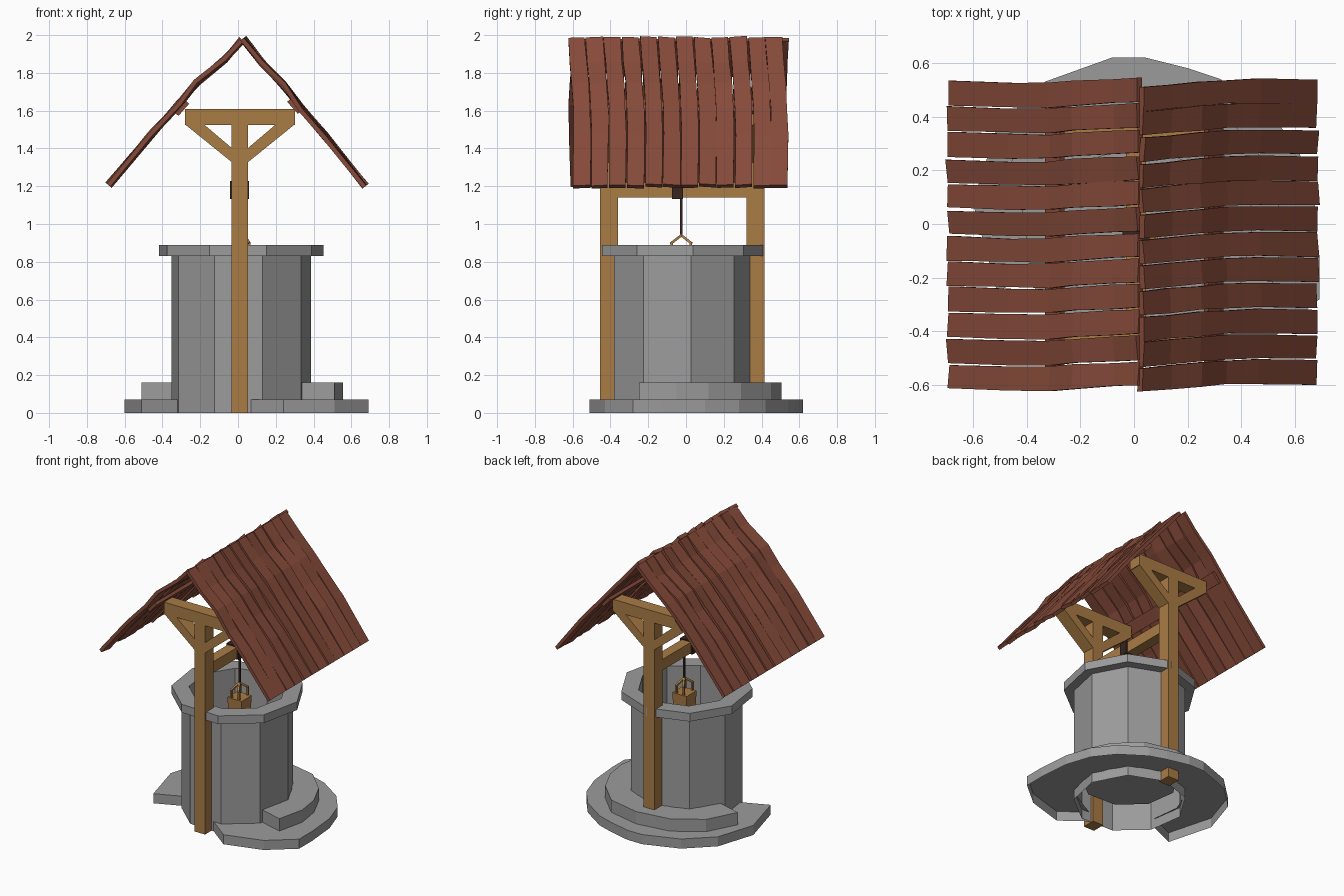
import bpy, bmesh, math, random
from mathutils import Vector

if "Cube" in bpy.data.objects:
    bpy.data.objects.remove(bpy.data.objects["Cube"])

random.seed(4)
CX, CY = 0.015, -0.025          # well axis


def mat(name, col):
    m = bpy.data.materials.new(name)
    m.diffuse_color = (*col, 1)
    m.use_nodes = True
    m.node_tree.nodes["Principled BSDF"].inputs["Base Color"].default_value = m.diffuse_color
    return m


WOOD = mat("wood", (0.40, 0.20, 0.06))
ROOF = mat("roof_red", (0.24, 0.07, 0.042))
ROPE = mat("rope_dark", (0.04, 0.018, 0.014))
STONE = mat("stone", (0.33, 0.33, 0.33))


def finish(bm, name, material=None):
    bmesh.ops.recalc_face_normals(bm, faces=bm.faces[:])
    me = bpy.data.meshes.new(name)
    bm.to_mesh(me)
    bm.free()
    ob = bpy.data.objects.new(name, me)
    bpy.context.collection.objects.link(ob)
    if material:
        me.materials.append(material)
    return ob


def loft(name, rings, material=None, closed=False, caps=(True, True)):
    """Join equal-sized point rings with quads; cap the ends or close the loop."""
    bm = bmesh.new()
    vs = [[bm.verts.new(p) for p in r] for r in rings]
    n = len(vs[0])
    for i in range(len(vs) if closed else len(vs) - 1):
        a, b = vs[i], vs[(i + 1) % len(vs)]
        for j in range(n):
            bm.faces.new((a[j], a[(j + 1) % n], b[(j + 1) % n], b[j]))
    if not closed:
        if caps[0]:
            bm.faces.new(vs[0])
        if caps[1]:
            bm.faces.new(vs[-1])
    return finish(bm, name, material)


def prism(name, pts, z0, z1, material=None):
    return loft(name, [[(x, y, z) for x, y in pts] for z in (z0, z1)], material)


def box(name, x0, x1, y0, y1, z0, z1, material=None):
    return prism(name, [(x0, y0), (x1, y0), (x1, y1), (x0, y1)], z0, z1, material)


def slab_xz(name, pts, y0, y1, material):
    return loft(name, [[(x, y, z) for x, z in pts] for y in (y0, y1)], material)


def bar(name, p, q, t, material):
    """Square bar between two points."""
    p, q = Vector(p), Vector(q)
    d = (q - p).normalized()
    u = d.cross(Vector((1, 0, 0))).normalized() * t / 2
    v = d.cross(u).normalized() * t / 2
    return loft(name, [[c + u + v, c - u + v, c - u - v, c + u - v] for c in (p, q)], material)


def circle(r, z):
    return [(CX + r * math.cos(math.radians(8 + 40 * k)),
             CY + r * math.sin(math.radians(8 + 40 * k)), z) for k in range(9)]


# Nine-sided stone shaft with rim and sunken floor, open underneath
loft("well", [circle(0.375, 0), circle(0.375, 0.83), circle(0.442, 0.83), circle(0.442, 0.89),
              circle(0.325, 0.89), circle(0.325, 0.17)], STONE, caps=(False, True))


# Two broken-ring stone steps wrapping the right, back and left, open underneath
def step(name, outer, z0, z1, start):
    bm = bmesh.new()
    cols = []
    for i, (x, y) in enumerate(outer):
        d = Vector((x - CX, y - CY)).normalized() * 0.36
        ix, iy = start if i == 0 else (CX + d.x, CY + d.y)
        cols.append([bm.verts.new(p) for p in
                     ((x, y, z0), (x, y, z1), (ix, iy, z1), (ix, iy, z0))])
    for a, b in zip(cols, cols[1:]):
        for j in range(2):                       # outer wall and top
            bm.faces.new((a[j], a[j + 1], b[j + 1], b[j]))
    bm.faces.new(cols[0])
    bm.faces.new(cols[-1])
    return finish(bm, name, STONE)


step("lower_step", [(0.24, -0.51), (0.51, -0.43), (0.69, -0.28), (0.69, -0.13), (0.67, 0.10),
                    (0.61, 0.28), (0.50, 0.42), (0.32, 0.54), (0.20, 0.58), (0.04, 0.62),
                    (-0.08, 0.62), (-0.33, 0.53), (-0.51, 0.36), (-0.60, 0.08), (-0.51, -0.25)],
     0, 0.07, (0.07, -0.38))
step("upper_step", [(0.51, -0.25), (0.555, -0.05), (0.53, 0.12), (0.45, 0.29), (0.29, 0.45),
                    (0.05, 0.505), (-0.20, 0.47), (-0.40, 0.34), (-0.51, 0.13)],
     0.07, 0.16, (0.33, -0.20))

# Timber frames: post, head beam and two braces each
for side, y0 in (("front", -0.455), ("back", 0.32)):
    y1 = y0 + 0.095
    box(side + "_post", -0.035, 0.052, y0, y1, 0, 1.53, WOOD)
    box(side + "_head_beam", -0.28, 0.302, y0, y1, 1.525, 1.61, WOOD)
    for s in (-1, 1):
        pts = [(0.01 + s * a, z) for a, z in
               ((0.04, 1.325), (0.29, 1.527), (0.19, 1.527), (0.04, 1.40))]
        slab_xz(f"{side}_brace", pts, y0, y1, WOOD)

# Cross bar with rope
bx, by = 0.03, -0.025
box("cross_bar", -0.03, 0.045, -0.37, 0.33, 1.14, 1.22, WOOD)
box("rope_coil", -0.042, 0.057, -0.075, -0.015, 1.132, 1.228, ROPE)
box("rope", bx - 0.006, bx + 0.006, by - 0.006, by + 0.006, 0.935, 1.14, ROPE)

# Bucket with a double bent handle
loft("bucket", [[(bx + sx * r, by + sy * r, z) for sx, sy in ((-1, -1), (1, -1), (1, 1), (-1, 1))]
                for r, z in ((0.052, 0.71), (0.058, 0.84))], WOOD)
for x in (bx - 0.03, bx + 0.03):
    for s in (-1, 1):
        bar("bucket_handle_side", (x, by + s * 0.05, 0.83), (x, by + s * 0.05, 0.90), 0.013, WOOD)
        bar("bucket_handle_top", (x, by + s * 0.055, 0.897), (bx, by, 0.94), 0.013, WOOD)

# Warped roof planks, twelve on each slope
LEFT = [(0.022, 1.975), (-0.07, 1.872), (-0.22, 1.748), (-0.31, 1.635), (-0.46, 1.475), (-0.685, 1.205)]
RIGHT = [(0.026, 1.982), (0.13, 1.85), (0.24, 1.738), (0.34, 1.605), (0.46, 1.467), (0.675, 1.20)]
SWAY_L = [0.006, 0.002, -0.006, -0.014, -0.013, -0.006]
SWAY_R = [-0.024, -0.014, -0.004, 0.004, 0.007, 0.004]
for name, path, sway, sgn in (("left", LEFT, SWAY_L, -1), ("right", RIGHT, SWAY_R, 1)):
    for i in range(12):
        yc = -0.56 + 0.0955 * i + random.uniform(-0.004, 0.004)
        tilt = random.uniform(-0.006, 0.006)
        rings = []
        for j, (x, z) in enumerate(path):
            a, b = path[max(j - 1, 0)], path[min(j + 1, len(path) - 1)]
            n = Vector((sgn * (a[1] - b[1]), 0, abs(b[0] - a[0]))).normalized()
            w = 0.044 + random.uniform(-0.002, 0.003)
            c = Vector((x, yc + sway[j], z)) + n * random.uniform(-0.006, 0.006)
            rings.append([c + Vector((0, sy * w, 0)) + n * (sn * 0.012 + sy * tilt)
                          for sy, sn in ((-1, -1), (1, -1), (1, 1), (-1, 1))])
        loft(f"{name}_roof_plank", rings, ROOF)

# Battens under the planks, resting on the head beams
for name, s, x, z in (("left", -1, -0.295, 1.612), ("right", 1, 0.297, 1.622)):
    u, n = Vector((s * 0.66, -0.75)) * 0.043, Vector((s * 0.75, 0.66)) * 0.011
    c = Vector((x, z))
    slab_xz(name + "_roof_batten", [c + u + n, c - u + n, c - u - n, c + u - n], -0.57, 0.50, ROOF)
